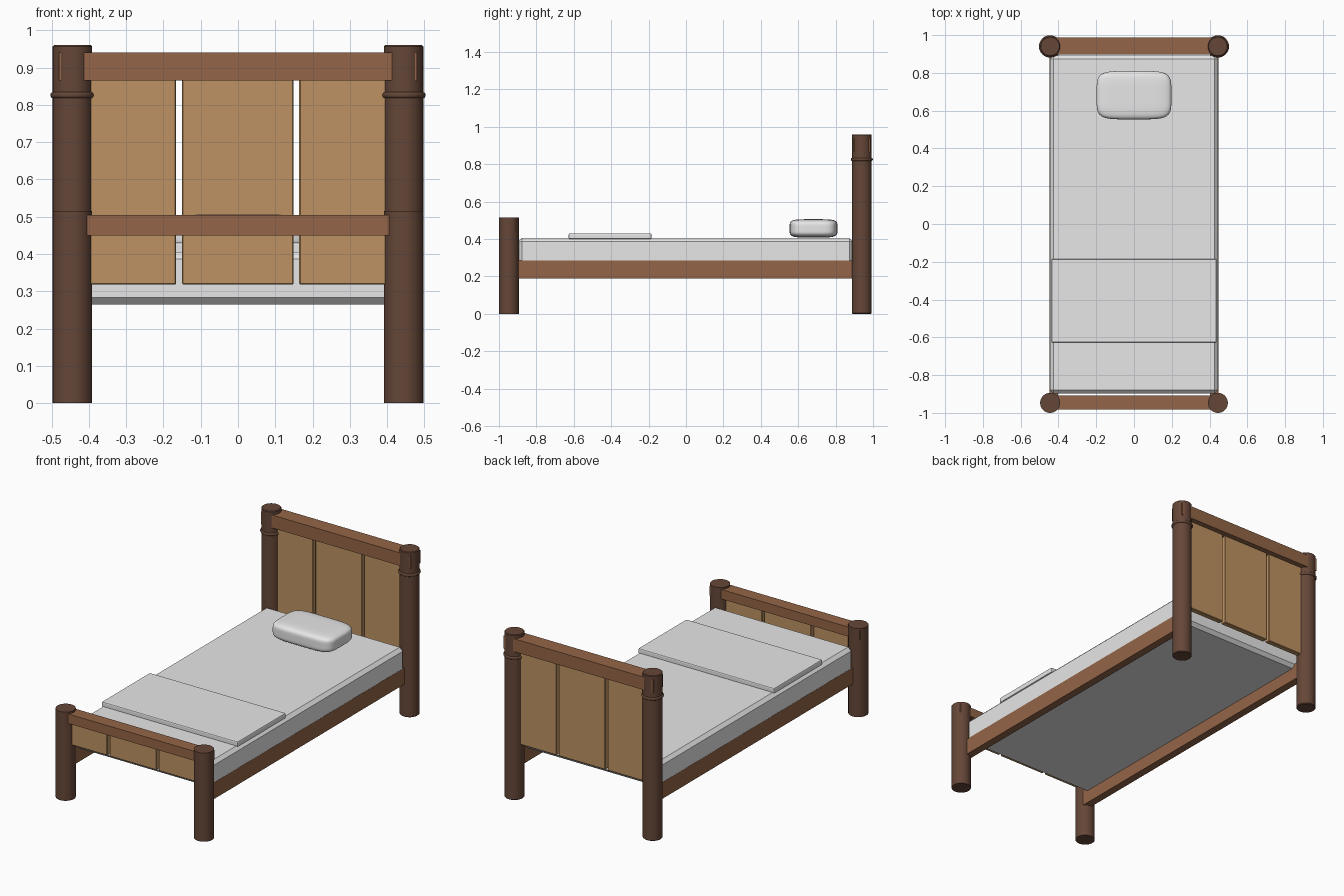
import bpy, bmesh, math

if "Cube" in bpy.data.objects:
    bpy.data.objects.remove(bpy.data.objects["Cube"])


def material(name, rgb):
    m = bpy.data.materials.new(name)
    m.diffuse_color = (*rgb, 1)
    m.use_nodes = True
    m.node_tree.nodes["Principled BSDF"].inputs["Base Color"].default_value = m.diffuse_color
    return m


DARK = material("dark_wood", (0.13, 0.062, 0.039))
MID = material("mid_wood", (0.295, 0.13, 0.063))
LIGHT = material("light_wood", (0.52, 0.29, 0.125))
CLOTH = material("pale_cloth", (0.8, 0.8, 0.8))


def finish(name, bm, mat, smooth=False):
    mesh = bpy.data.meshes.new(name)
    bmesh.ops.recalc_face_normals(bm, faces=bm.faces)
    bm.to_mesh(mesh)
    bm.free()
    ob = bpy.data.objects.new(name, mesh)
    bpy.context.collection.objects.link(ob)
    mesh.materials.append(mat)
    if smooth:
        bpy.ops.object.select_all(action='DESELECT')
        ob.select_set(True)
        bpy.context.view_layer.objects.active = ob
        bpy.ops.object.shade_smooth_by_angle(angle=math.radians(35))
    return ob


def box(name, x, y, z, mat, bevel=0.0, segments=1):
    """Box from (min, max) pairs, with optional bevelled edges."""
    bm = bmesh.new()
    bmesh.ops.create_cube(bm, size=1)
    for v in bm.verts:
        for i, (lo, hi) in enumerate((x, y, z)):
            v.co[i] = hi if v.co[i] > 0 else lo
    if bevel:
        bmesh.ops.bevel(bm, geom=bm.edges[:], offset=bevel, segments=segments,
                        profile=0.5, affect='EDGES')
    return finish(name, bm, mat)


def lathe(name, x, y, profile, mat, sides=32):
    """Turned part from a (radius, height) profile."""
    bm = bmesh.new()
    rings = [[bm.verts.new((x + r * math.cos(math.tau * k / sides),
                            y + r * math.sin(math.tau * k / sides), z))
              for k in range(sides)] for r, z in profile]
    for a, b in zip(rings, rings[1:]):
        for k in range(sides):
            n = (k + 1) % sides
            bm.faces.new((a[k], a[n], b[n], b[k]))
    bm.faces.new(rings[0][::-1])
    bm.faces.new(rings[-1])
    return finish(name, bm, mat, smooth=True)


HEAD_Y, FOOT_Y, POST_X, R = 0.94, -0.947, 0.444, 0.053

for side, s in (("left", -1), ("right", 1)):
    # Tall head post with a raised band
    band = [(R + 0.006 * math.sin(a), 0.826 - 0.008 * math.cos(a))
            for a in (math.pi * i / 6 for i in range(7))]
    lathe("head_post_" + side, s * POST_X, HEAD_Y,
          [(R - 0.004, 0), (R, 0.004)] + band + [(R, 0.956), (R - 0.004, 0.96)], DARK)
    # Short foot post
    lathe("foot_post_" + side, s * POST_X, FOOT_Y, [(R, 0), (R, 0.515)], DARK)
    # Long side rail
    box("side_rail_" + side, sorted((s * 0.402, s * 0.447)), (-0.93, 0.93),
        (0.19, 0.285), MID)

# Cross rails, their ends just breaking through the posts
box("head_rail", (-0.48, 0.48), (0.897, 0.987), (0.865, 0.94), MID)
box("foot_rail", (-0.483, 0.483), (-0.982, -0.907), (0.449, 0.504), MID)

# Three boards in each end
for end, y, top in (("head", HEAD_Y, 0.88), ("foot", FOOT_Y, 0.47)):
    for i, x in enumerate(((-0.415, -0.166), (-0.15, 0.149), (0.164, 0.415))):
        box(f"{end}_board_{i + 1}", x, (y - 0.016, y + 0.016), (0.318, top),
            LIGHT, 0.003)

# Mattress and folded blanket
box("mattress", (-0.446, 0.446), (-0.897, 0.893), (0.265, 0.405), CLOTH, 0.019)
box("blanket", (-0.437, 0.437), (-0.627, -0.185), (0.4, 0.431), CLOTH, 0.006, 2)

# Pillow: cube grid pushed out to a rounded block
bm = bmesh.new()
bmesh.ops.create_cube(bm, size=2)
bmesh.ops.subdivide_edges(bm, edges=bm.edges[:], cuts=15, use_grid_fill=True)
for v in bm.verts:
    n = sum(abs(c) ** 5 for c in v.co) ** 0.2
    p = v.co / n
    v.co = (p.x * 0.198, 0.682 + p.y * 0.128, 0.457 + p.z * 0.049)
finish("pillow", bm, CLOTH, smooth=True)
